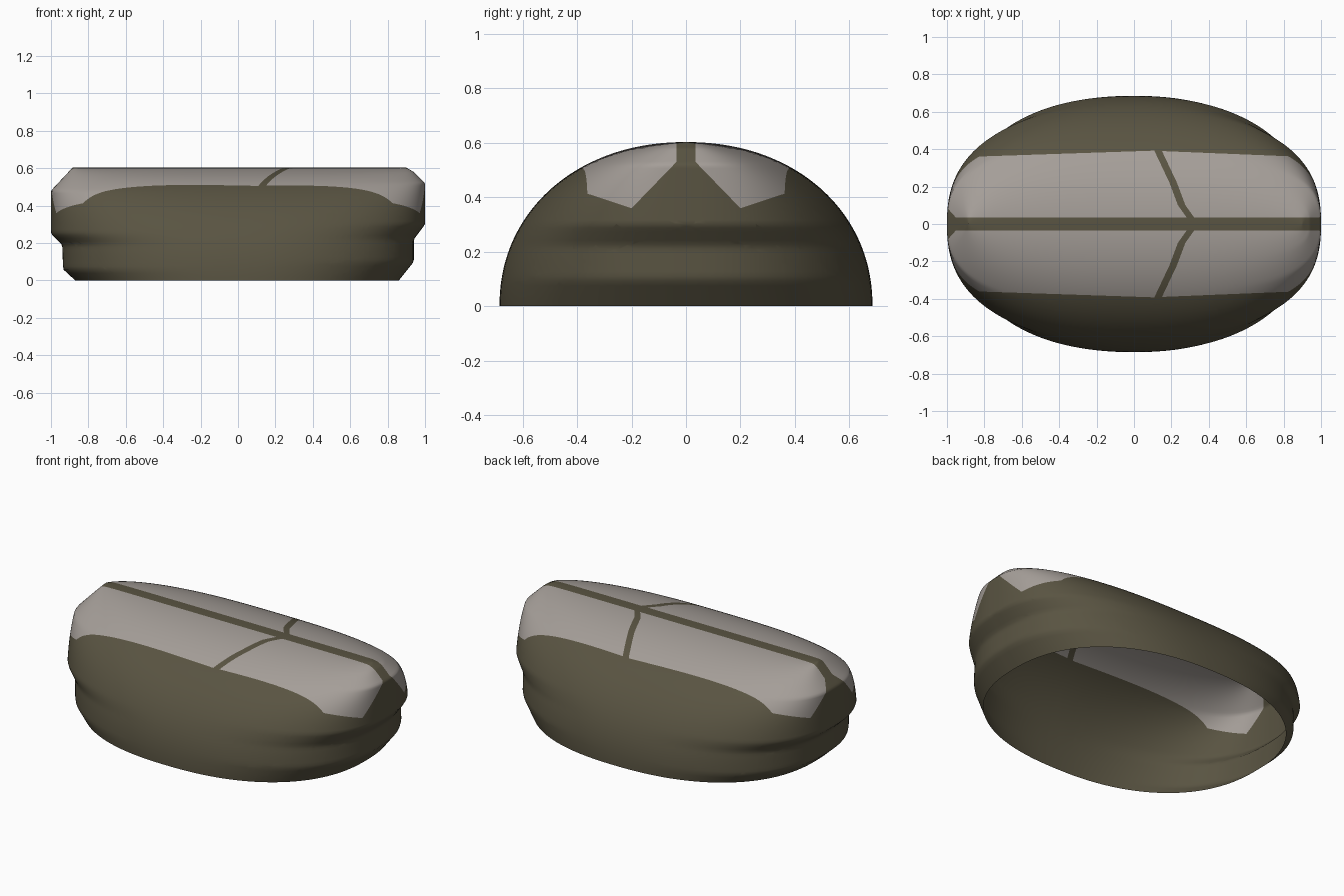
import bpy, bmesh
from math import sin, cos, pi
from mathutils import Vector

cube = bpy.data.objects.get("Cube")
if cube:
    bpy.data.objects.remove(cube, do_unlink=True)


def make_material(name, color):
    mat = bpy.data.materials.new(name)
    mat.use_nodes = True
    mat.diffuse_color = (*color, 1)
    bsdf = mat.node_tree.nodes["Principled BSDF"]
    bsdf.inputs["Base Color"].default_value = (*color, 1)
    bsdf.inputs["Roughness"].default_value = 0.8
    return mat


def interpolate(points, t):
    """Piecewise linear lookup in a short list of (t, value) pairs."""
    for (t0, v0), (t1, v1) in zip(points, points[1:]):
        if t <= t1:
            return v0 + (v1 - v0) * max(0, t - t0) / (t1 - t0)
    return points[-1][1]


def power(value, exponent):
    return abs(value) ** exponent * (1 if value >= 0 else -1)


# Overall dimensions, and end profiles as (height, reach along x)
WIDTH, HEIGHT, ROWS, SEGMENTS = 0.685, 0.603, 56, 160
LEFT_END = [(0, .86), (.1, .94), (.22, .94), (.3, 1), (.52, 1), (.58, .94), (.603, .9)]
RIGHT_END = [(0, .87), (.06, .935), (.19, .94), (.25, 1), (.48, 1), (.603, .885)]

# Painted layout: centre seam, panel edge and the bent cross seam as (y, x)
SEAM, SEAM_TOP, FLARE = 0.035, 0.53, 0.97
CROSS_SEAM = [(.03, .305), (.1, .255), (.22, .21), (.4, .125)]
CROSS_HALF = 0.02
EDGE = [(-1, .355), (.1, .392), (1, .355)]


def panel_floor(y):
    return 0.36 + (y - 0.2) * 0.33


def is_panel(p):
    y = abs(p.y)
    if y < SEAM or y < SEAM + FLARE * (SEAM_TOP - p.z):
        return False
    if y > interpolate(EDGE, p.x) or p.z < panel_floor(y):
        return False
    return abs(p.x - interpolate(CROSS_SEAM, y)) > CROSS_HALF


# Open dome, stacked from rounded outlines that narrow to a top ridge
bm = bmesh.new()
rings = []
for row in range(ROWS + 1):
    angle = pi / 2 * row / ROWS
    z = HEIGHT * sin(angle) ** 0.95
    half_width = WIDTH * max(0, cos(angle)) ** 0.95
    roundness = 2 / (2.3 + 0.7 * (z / HEIGHT) ** 2)
    ring = []
    for k in range(SEGMENTS):
        a = 2 * pi * k / SEGMENTS
        reach = interpolate(LEFT_END if cos(a) > 0 else RIGHT_END, z)
        ring.append(bm.verts.new((reach * power(cos(a), roundness),
                                  half_width * power(sin(a), roundness), z)))
    rings.append(ring)
for low, high in zip(rings, rings[1:]):
    for k in range(SEGMENTS):
        n = (k + 1) % SEGMENTS
        bm.faces.new((low[k], low[n], high[n], high[k]))
bmesh.ops.remove_doubles(bm, verts=bm.verts[:], dist=0.0002)


# Cut clean colour borders into the surface
def cut(normal, distance):
    normal = Vector(normal)
    bmesh.ops.bisect_plane(bm, geom=bm.verts[:] + bm.edges[:] + bm.faces[:], dist=0.0001,
                           plane_co=normal * distance / normal.length_squared,
                           plane_no=normal.normalized())


for side in (-1, 1):
    cut((0, side, 0), SEAM)
    cut((0, side, FLARE), SEAM + FLARE * SEAM_TOP)
    cut((0, side * -0.33, 1), panel_floor(0))
    for (x0, y0), (x1, y1) in zip(EDGE, EDGE[1:]):
        slope = (y1 - y0) / (x1 - x0)
        cut((-slope, side, 0), y0 - slope * x0)
    for (y0, x0), (y1, x1) in zip(CROSS_SEAM, CROSS_SEAM[1:]):
        slope = (x1 - x0) / (y1 - y0)
        for offset in (-CROSS_HALF, CROSS_HALF):
            cut((1, -slope * side, 0), x0 - slope * y0 + offset)

# Colour the upper panels and leave the rest dark
for face in bm.faces:
    face.smooth = True
    face.material_index = int(is_panel(face.calc_center_median()))

mesh = bpy.data.meshes.new("domed_shell")
bm.to_mesh(mesh)
bm.free()
mesh.materials.append(make_material("dark_olive", (0.100, 0.088, 0.054)))
mesh.materials.append(make_material("warm_grey", (0.375, 0.342, 0.315)))
shell = bpy.data.objects.new("domed_shell", mesh)
bpy.context.collection.objects.link(shell)
